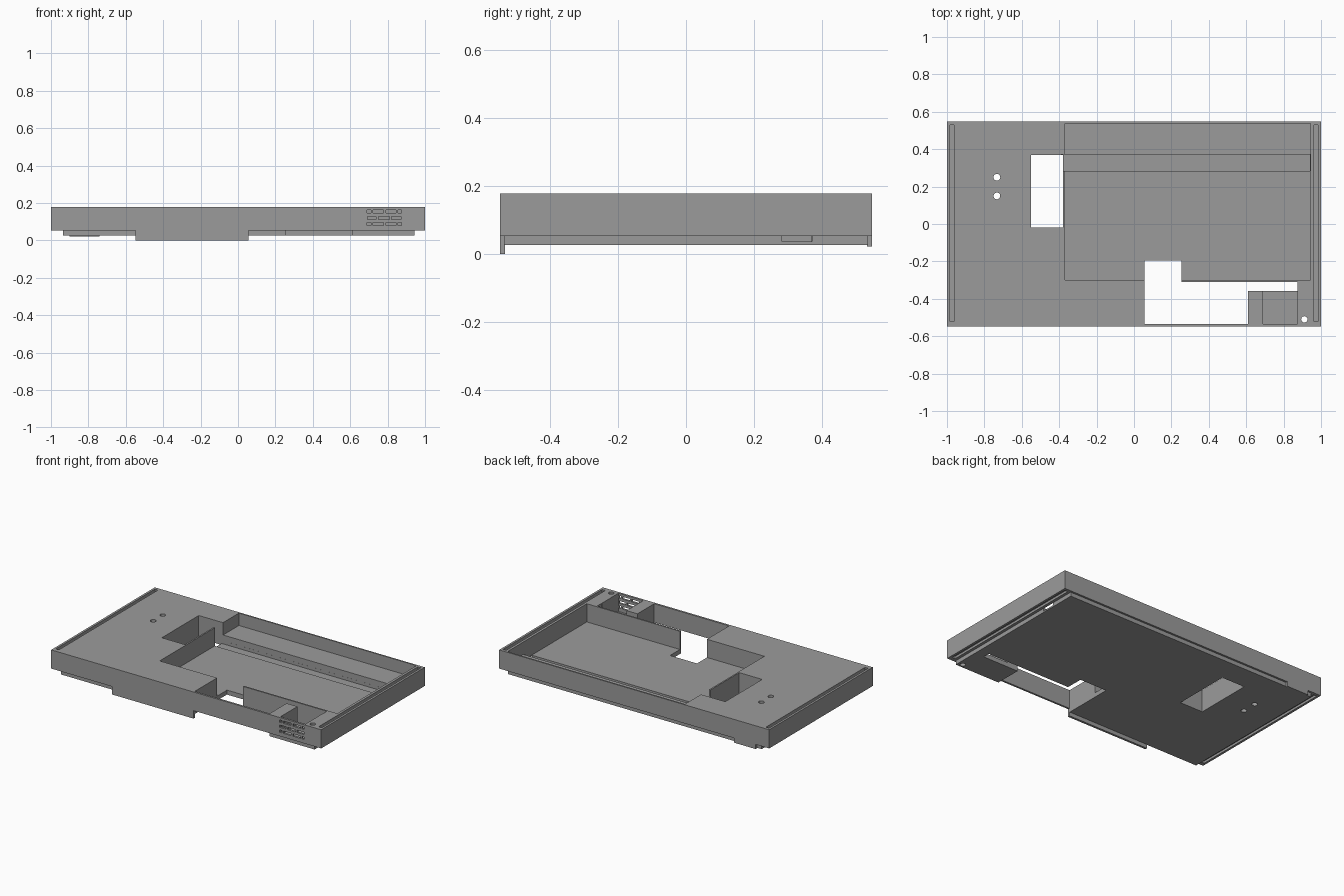
import bpy

if "Cube" in bpy.data.objects:
    bpy.data.objects.remove(bpy.data.objects["Cube"])

grey = bpy.data.materials.new("mid_grey")
grey.diffuse_color = (0.33, 0.33, 0.33, 1)
grey.use_nodes = True
grey.node_tree.nodes["Principled BSDF"].inputs["Base Color"].default_value = grey.diffuse_color

TOP, BASE, FLOOR, FRONT = 0.178, 0.053, 0.056, -0.548


def box(name, x0, x1, y0, y1, z0, z1):
    """Axis-aligned box given by its limits."""
    bpy.ops.mesh.primitive_cube_add(size=1)
    o = bpy.context.object
    o.name = name
    for v in o.data.vertices:
        v.co = (x1 if v.co.x > 0 else x0,
                y1 if v.co.y > 0 else y0,
                z1 if v.co.z > 0 else z0)
    o.data.materials.append(grey)
    return o


def rod(x, y, r):
    """Vertical cutter for a round hole."""
    bpy.ops.mesh.primitive_cylinder_add(vertices=24, radius=r, depth=1, location=(x, y, 0.1))
    o = bpy.context.object
    o.data.materials.append(grey)
    return o


def combine(target, other, operation):
    """Apply a boolean and remove the helper."""
    m = target.modifiers.new("bool", "BOOLEAN")
    m.operation = operation
    m.solver = "EXACT"
    m.object = other
    bpy.ops.object.select_all(action="DESELECT")
    bpy.context.view_layer.objects.active = target
    target.select_set(True)
    bpy.ops.object.modifier_apply(modifier=m.name)
    bpy.data.objects.remove(other, do_unlink=True)


def cut(*limits):
    combine(case, box("cutter", *limits), "DIFFERENCE")


# Outer case with the slimmer base plate and the lower lips
case = box("tray_case", -1, 1, FRONT, 0.548, BASE, TOP)
combine(case, box("base_plate", -0.935, 0.943, -0.536, 0.535, 0.026, 0.0545), "UNION")
combine(case, box("front_lip", -0.548, 0.055, FRONT, -0.533, 0, 0.07), "UNION")
combine(case, box("rear_tab", -0.9, -0.74, 0.533, 0.548, 0.022, 0.07), "UNION")

# Main recess, raised rear shelf and wire channel
cut(-0.37, 0.945, -0.3, 0.371, FLOOR, 0.3)
cut(-0.37, 0.945, 0.365, 0.538, 0.095, 0.3)
cut(-0.39, 0.942, 0.283, 0.3705, 0.036, 0.3)
cut(0.9, 0.97, 0.283, 0.3705, 0.036, 0.052)

# Openings through the floor
cut(-0.55, -0.38, -0.02, 0.37, -0.1, 0.3)
cut(0.055, 0.255, -0.5345, -0.195, -0.1, 0.3)
cut(0.25, 0.61, -0.5345, -0.31, -0.1, 0.3)
cut(0.6, 0.875, -0.357, -0.31, -0.1, 0.3)
cut(0.057, 0.61, -0.54, -0.5, -0.1, 0.0525)

# Pocket behind the vents
cut(0.69, 0.874, -0.534, -0.35, FLOOR, 0.3)

# Narrow grooves along both short sides, above and below
for a, b in ((-0.985, -0.962), (0.962, 0.985)):
    cut(a, b, -0.52, 0.528, TOP - 0.02, 0.3)
    cut(a, b, -0.52, 0.528, 0, BASE + 0.015)

# Round screw holes
for x, y, r in ((-0.733, 0.25, 0.018), (-0.733, 0.15, 0.018), (0.911, -0.51, 0.017)):
    combine(case, rod(x, y, r), "DIFFERENCE")

# Vent slots laid out like brickwork
outer = ((0.69, 0.711), (0.722, 0.777), (0.79, 0.845), (0.856, 0.873))
inner = ((0.692, 0.739), (0.752, 0.81), (0.822, 0.872))
for z, row in ((0.154, outer), (0.12, inner), (0.087, outer)):
    for a, b in row:
        cut(a, b, -0.6, -0.52, z - 0.008, z + 0.008)
